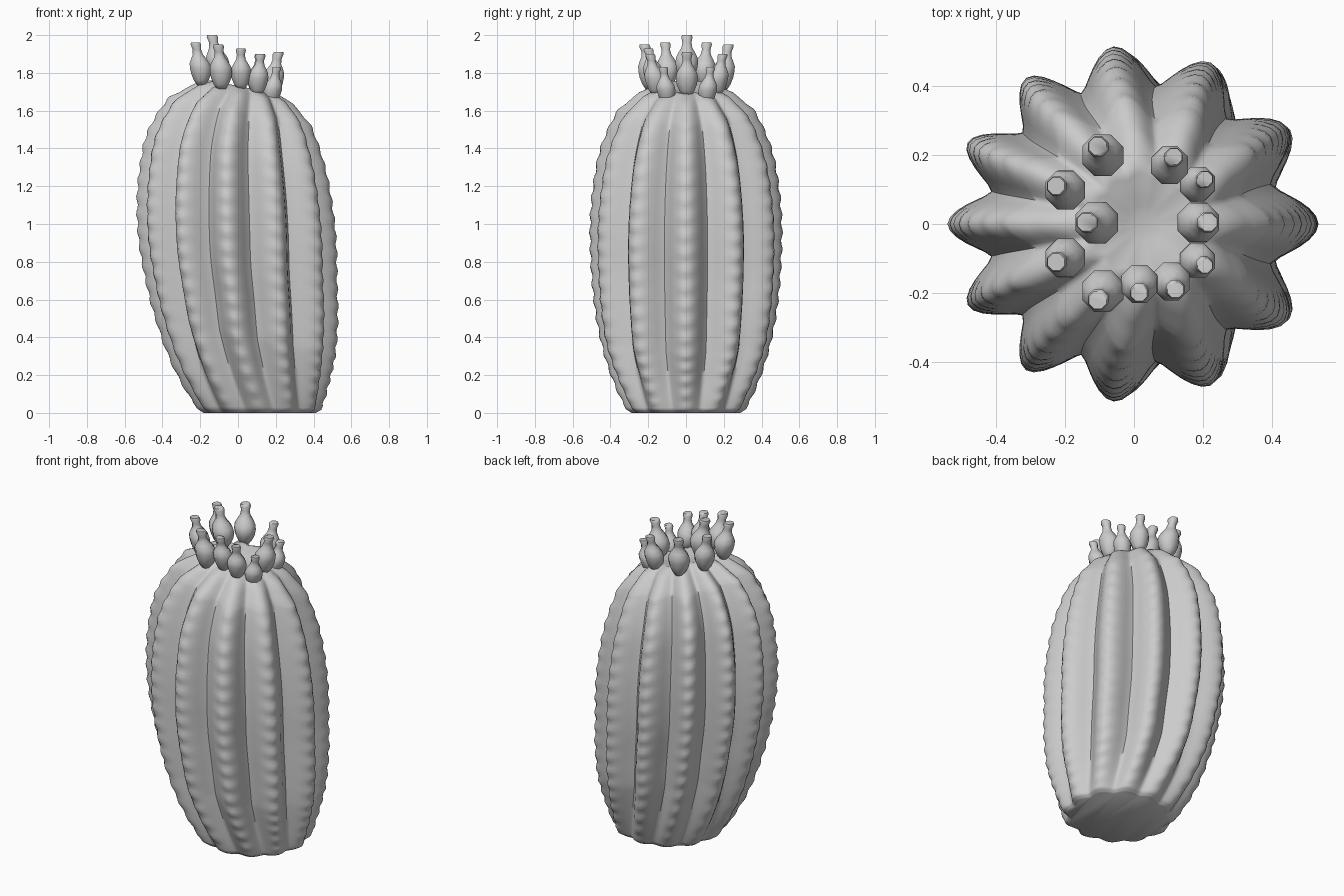
import bpy, bmesh, math
from mathutils import Vector

if "Cube" in bpy.data.objects:
    bpy.data.objects.remove(bpy.data.objects["Cube"])

grey = bpy.data.materials.new("plain grey")
grey.diffuse_color = (0.6, 0.6, 0.6, 1)
grey.use_nodes = True
grey.node_tree.nodes["Principled BSDF"].inputs["Base Color"].default_value = grey.diffuse_color

# Body profile: height along spine, rib radius, spine x offset, valley ratio
PROFILE = [(0.0, .285, .115, .92), (.02, .315, .112, .90), (.2, .395, .07, .84),
           (.4, .455, .04, .81), (.6, .487, .02, .79), (.8, .502, .0, .79),
           (1.0, .505, -.007, .79), (1.2, .488, -.01, .79), (1.4, .448, -.008, .79),
           (1.6, .355, .012, .81), (1.69, .25, .03, .83), (1.725, .17, .03, .88),
           (1.715, .10, .03, .95), (1.70, .03, .03, 1.0)]


def spline(points, steps):
    """Catmull-Rom on the long spans of the profile, straight on the short ones."""
    out = []
    for i in range(len(points) - 1):
        p = [Vector(points[min(max(i + d, 0), len(points) - 1)]) for d in (-1, 0, 1, 2)]
        smooth = points[i + 1][0] - points[i][0] > .12
        n = steps if smooth else 3
        for j in range(n):
            t = j / n
            out.append(0.5 * (2 * p[1] + (p[2] - p[0]) * t
                              + (2 * p[0] - 5 * p[1] + 4 * p[2] - p[3]) * t * t
                              + (3 * p[1] - p[0] - 3 * p[2] + p[3]) * t ** 3)
                       if smooth else p[1].lerp(p[2], t))
    return out + [Vector(points[-1])]


def skin(name, rings, angle):
    """Join rings of points into a closed tube."""
    bm = bmesh.new()
    rows = [[bm.verts.new(p) for p in r] for r in rings]
    n = len(rows[0])
    for a, b in zip(rows, rows[1:]):
        for i in range(n):
            bm.faces.new((a[i], a[(i + 1) % n], b[(i + 1) % n], b[i]))
    bm.faces.new(rows[0][::-1])
    bm.faces.new(rows[-1])
    me = bpy.data.meshes.new(name)
    bm.to_mesh(me)
    bm.free()
    ob = bpy.data.objects.new(name, me)
    bpy.context.collection.objects.link(ob)
    me.materials.append(grey)
    bpy.ops.object.select_all(action='DESELECT')
    ob.select_set(True)
    bpy.context.view_layer.objects.active = ob
    bpy.ops.object.shade_smooth_by_angle(angle=math.radians(angle))
    return ob


# Leaning ribbed cactus body, with small teeth along the rib crests
SIDES = 144
rings = []
for s, R, c, valley in spline(PROFILE, 10):
    up = min(1, max(0, s) / .4)
    tilt = 0.2 * up
    ring = []
    for i in range(SIDES):
        a = 2 * math.pi * i / SIDES
        rib = (.5 + .5 * math.cos(12 * a)) ** .75
        rib_no = round(a / (math.pi / 6)) % 12
        r = R * (valley + (1 - valley) * rib)
        if .05 < s < 1.65:
            r += .005 * rib ** 6 * math.sin(s * 68 + rib_no * 2.1)
        # the ribs crowd slightly towards the leaning side
        b = a + .1 * up * math.sin(a)
        x, y = 1.045 * r * math.cos(b), 1.01 * r * math.sin(b)
        ring.append((c + x, y, max(0, s - tilt * x)))
    rings.append(ring)
skin("cactus_body", rings, 60)

# Crown of vase-shaped buds: tip x, tip y, top z, size
BUDS = [(-.105, .225, 1.95, 1.1), (-.225, .11, 1.96, 1.05), (-.138, .005, 2.0, 1.12),
        (-.225, -.11, 1.96, 1.05), (-.105, -.22, 1.95, 1.1), (.015, -.2, 1.93, 1.0),
        (.12, -.19, 1.9, 1.0), (.205, -.12, 1.83, .92), (.215, .005, 1.91, 1.08),
        (.205, .13, 1.83, .92), (.115, .195, 1.9, 1.0)]
# Bud outline: drop below the tip, radius
OUTLINE = [(.215, .022), (.19, .04), (.16, .053), (.13, .058), (.105, .055), (.08, .041),
           (.06, .028), (.035, .023), (.01, .029), (0, .025)]
for k, (tx, ty, top, size) in enumerate(BUDS):
    out = Vector((tx - .02, ty, 0)).normalized()
    rings = []
    for drop, r in OUTLINE:
        d = drop * size
        mid = Vector((tx, ty, top - d)) - out * min(d, .15) * .22
        rings.append([mid + Vector((math.cos(a), math.sin(a), 0)) * r * size
                      for a in (math.pi * (i + .5) / 4 for i in range(8))])
    skin(f"bud_{k + 1}", rings, 60)
